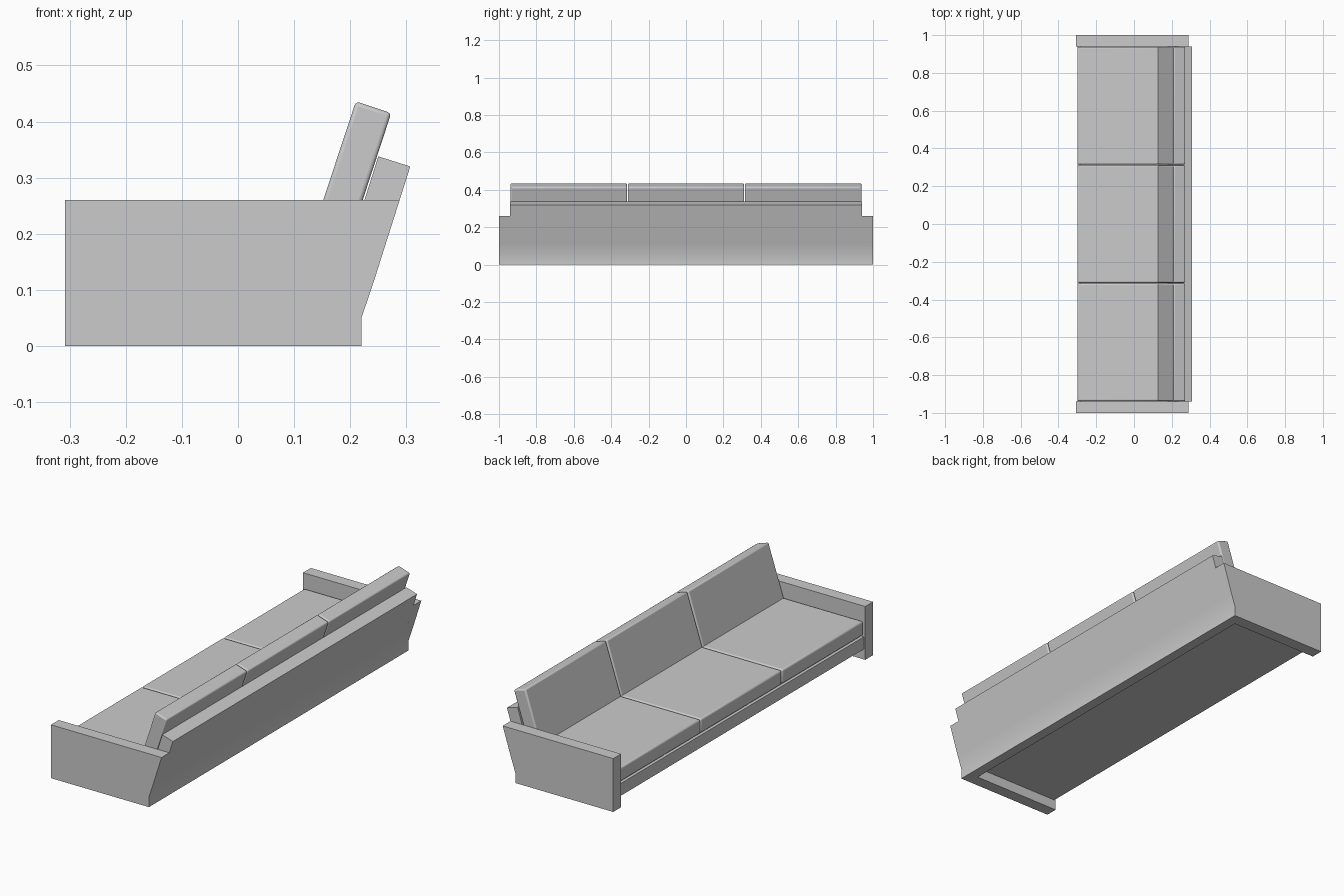
import bpy, bmesh

if "Cube" in bpy.data.objects:
    bpy.data.objects.remove(bpy.data.objects["Cube"])


def prism(name, profile, y0, y1, bevel=0.0, segments=3):
    """Extrude an xz profile from y0 to y1, with optionally rounded edges."""
    bm = bmesh.new()
    face = bm.faces.new([bm.verts.new((x, y0, z)) for x, z in profile])
    ext = bmesh.ops.extrude_face_region(bm, geom=[face])
    verts = [v for v in ext["geom"] if isinstance(v, bmesh.types.BMVert)]
    bmesh.ops.translate(bm, verts=verts, vec=(0, y1 - y0, 0))
    bmesh.ops.recalc_face_normals(bm, faces=bm.faces)
    mesh = bpy.data.meshes.new(name)
    bm.to_mesh(mesh)
    bm.free()
    obj = bpy.data.objects.new(name, mesh)
    bpy.context.collection.objects.link(obj)
    if bevel:
        mod = obj.modifiers.new("soft_edges", "BEVEL")
        mod.width = bevel
        mod.segments = segments
    bpy.ops.object.select_all(action="DESELECT")
    obj.select_set(True)
    bpy.context.view_layer.objects.active = obj
    bpy.ops.object.shade_smooth_by_angle(angle=0.6 if bevel else 0.35)
    return obj


def rect(x0, x1, z0, z1):
    return [(x0, z0), (x1, z0), (x1, z1), (x0, z1)]


ARM_IN = 0.94

# Arms: slab panels with a raked rear edge
arm = [(-0.308, 0), (0.22, 0), (0.22, 0.05), (0.242, 0.115),
       (0.288, 0.26), (-0.308, 0.26)]
prism("left_arm", arm, -1.0, -ARM_IN)
prism("right_arm", arm, ARM_IN, 1.0)

# Raked back frame, standing on the ground
back = [(0.17, 0), (0.22, 0), (0.22, 0.05), (0.242, 0.115),
        (0.307, 0.32), (0.25, 0.338), (0.17, 0.085)]
prism("back_frame", back, -ARM_IN, ARM_IN)

# Raised base rail and the recessed deck under the cushions
prism("seat_base", rect(-0.30, 0.18, 0.05, 0.11), -ARM_IN, ARM_IN)
prism("seat_deck", rect(-0.285, 0.18, 0.105, 0.125), -ARM_IN, ARM_IN)

# Three seat cushions and three leaning back cushions
lean = [(0.109, 0.13), (0.178, 0.125), (0.273, 0.415), (0.210, 0.436)]
width = 2 * ARM_IN / 3
for i, side in enumerate(("left", "middle", "right")):
    y0 = -ARM_IN + i * width + 0.002
    y1 = y0 + width - 0.004
    prism(side + "_seat_cushion", rect(-0.299, 0.178, 0.118, 0.187), y0, y1, 0.008)
    prism(side + "_back_cushion", lean, y0, y1, 0.007)
